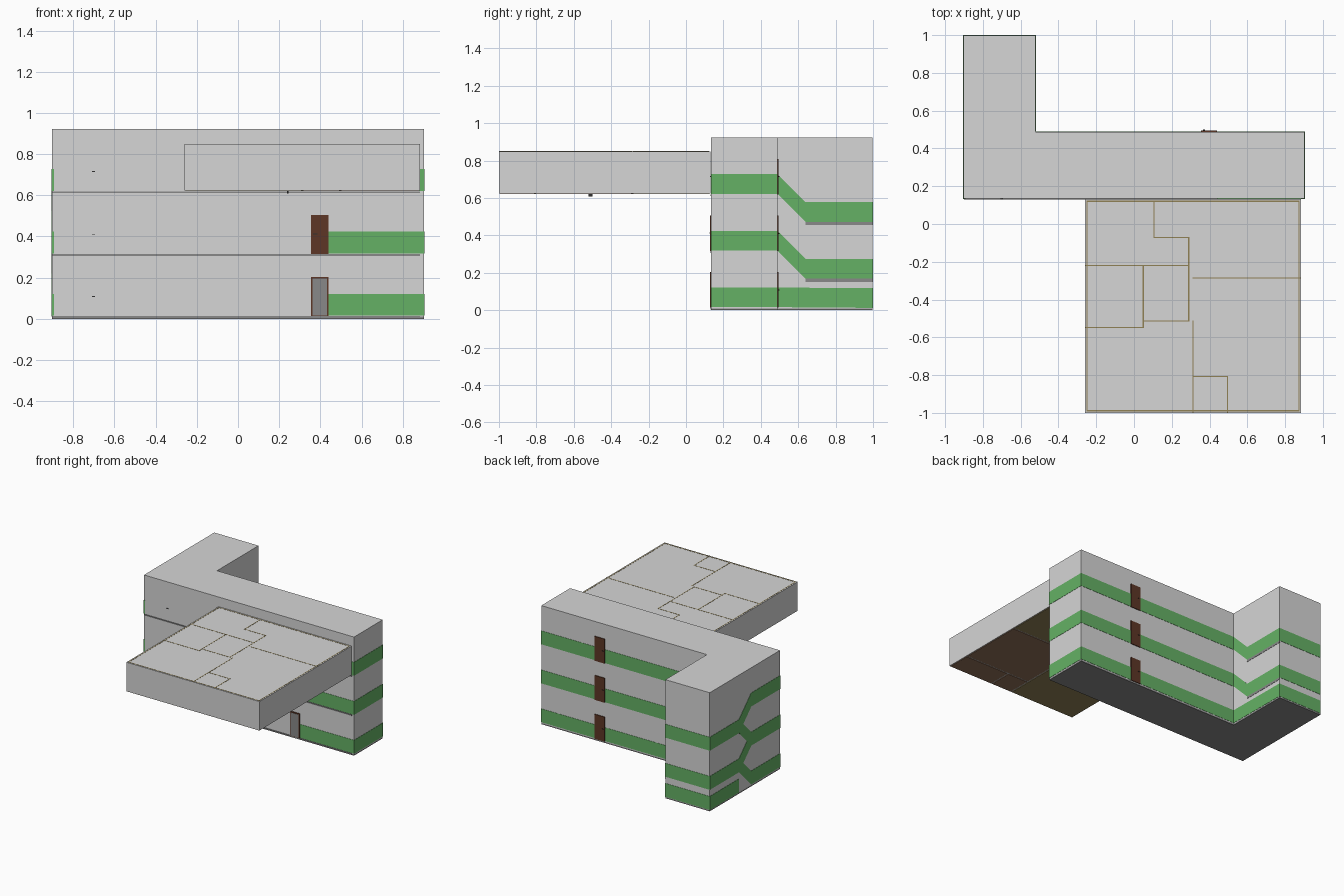
import bpy, bmesh

if "Cube" in bpy.data.objects:
    bpy.data.objects.remove(bpy.data.objects["Cube"])

def material(name, rgb):
    m = bpy.data.materials.new(name)
    m.diffuse_color = (*rgb, 1)
    m.use_nodes = True
    m.node_tree.nodes["Principled BSDF"].inputs["Base Color"].default_value = m.diffuse_color
    return m

WALL = material("pale_grey_wall", (0.67, 0.67, 0.67))
GREEN = material("green_paint", (0.13, 0.44, 0.13))
SLAB = material("floor_grey", (0.25, 0.25, 0.25))
DOOR = material("door_brown", (0.11, 0.037, 0.019))
WOOD = material("wood_floor", (0.28, 0.16, 0.095))
OLIVE = material("olive_floor", (0.28, 0.22, 0.09))
DARK = material("dark_metal", (0.03, 0.03, 0.03))

# Extrude a 2D outline along one axis, from a to b
def prism(name, pts, axis, a, b, mat):
    place = {'x': lambda p, t: (t, p[0], p[1]),
             'y': lambda p, t: (p[0], t, p[1]),
             'z': lambda p, t: (p[0], p[1], t)}[axis]
    bm = bmesh.new()
    lo = [bm.verts.new(place(p, a)) for p in pts]
    hi = [bm.verts.new(place(p, b)) for p in pts]
    n = len(pts)
    bm.faces.new(lo)
    bm.faces.new(hi[::-1])
    for i in range(n):
        bm.faces.new((lo[i], lo[(i + 1) % n], hi[(i + 1) % n], hi[i]))
    bmesh.ops.recalc_face_normals(bm, faces=bm.faces)
    me = bpy.data.meshes.new(name)
    bm.to_mesh(me)
    bm.free()
    me.materials.append(mat)
    ob = bpy.data.objects.new(name, me)
    bpy.context.collection.objects.link(ob)
    return ob

def box(name, x, y, z, mat):
    return prism(name, [(x[0], y[0]), (x[1], y[0]), (x[1], y[1]), (x[0], y[1])],
                 'z', z[0], z[1], mat)

# Strip of height h following a (horizontal, z) path on a wall
def band(name, path, axis, a, b, h=0.105, mat=GREEN):
    prism(name, path + [(p, z + h) for p, z in reversed(path)], axis, a, b, mat)

X0, X1, XW = -0.905, 0.905, -0.52      # outer sides, inner side of stair wing
YF, YB, YW = 0.135, 0.49, 1.0          # front, back, wing back
YS = 0.64                              # where stairs meet landing
T = 0.002                              # paint thickness
FLOORS = (0.016, 0.318, 0.622)
LANDINGS = (0.168, 0.472)

# L-shaped building and base
L = [(X0 + T, YF), (X1 - T, YF), (X1 - T, YB - T), (XW - T, YB - T),
     (XW - T, YW - T), (X0 + T, YW - T)]
prism("building_walls", L, 'z', 0.01, 0.922, WALL)
prism("base_slab", L, 'z', 0.0, 0.01, SLAB)

# Green bands, floor edges and doors on each storey
for i, z in enumerate(FLOORS):
    band(f"back_band_{i}", [(XW, z), (X1, z)], 'y', YB - 2 * T, YB)
    band(f"right_band_{i}", [(YF - T, z), (YB, z)], 'x', X1 - 2 * T, X1)
    band(f"front_band_{i}", [(0.44, z), (X1, z)], 'y', YF - T, YF + T)
    band(f"front_corner_band_{i}", [(X0, z), (X0 + 0.012, z)], 'y', YF - T, YF + T)
    band(f"left_band_{i}", [(YF - T, z), (YB, z)], 'x', X0, X0 + 2 * T)
    box(f"floor_edge_{i}", (-0.9, 0.885), (YF - 0.005, YF + 0.01),
        (z - 0.012, z - 0.003), SLAB)
    box(f"back_door_{i}", (0.355, 0.44), (YB - 0.004, YB + 0.004),
        (z - 0.003, z + 0.187), DOOR)
    box(f"back_handle_{i}", (0.365, 0.375), (YB, YB + 0.009), (z + 0.09, z + 0.094), DARK)
    box(f"wall_fitting_{i}", (-0.708, -0.694), (YF - 0.004, YF + 0.004),
        (z + 0.091, z + 0.095), DARK)
    if i < 2:
        box(f"front_door_{i}", (0.355, 0.44), (YF - 0.006, YF + 0.002),
            (z - 0.003, z + 0.187), DOOR)
box("front_door_panel", (0.363, 0.432), (YF - 0.008, YF), (0.016, 0.195), SLAB)
box("front_handle", (0.365, 0.385), (YF - 0.009, YF), (0.41, 0.414), DARK)

# Stair wing: ground bands, then sloping bands to the landings
z0 = FLOORS[0]
band("wing_ground_right", [(YB, z0), (YW, z0 - 0.004)], 'x', XW - 2 * T, XW)
band("wing_ground_back", [(X0, z0 - 0.004), (XW, z0 - 0.004)], 'y', YW - 2 * T, YW)
band("wing_ground_left", [(YS, z0 - 0.004), (YW, z0 - 0.004)], 'x', X0, X0 + 2 * T)
for i, z in enumerate(LANDINGS):
    lower, upper = FLOORS[i], FLOORS[i + 1]
    band(f"stair_band_right_{i}", [(YB, upper), (YS, z), (YW, z)], 'x', XW - 2 * T, XW)
    band(f"stair_band_left_{i}", [(YB, upper), (YS, z), (YW, z)], 'x', X0, X0 + 2 * T)
    band(f"stair_band_left_down_{i}", [(YB, lower), (YS, z)], 'x', X0, X0 + 2 * T - 0.001)
    band(f"landing_back_{i}", [(X0, z), (XW, z)], 'y', YW - 2 * T, YW)
    band(f"landing_edge_{i}", [(YS, z - 0.017), (YW, z - 0.017)], 'x',
         XW - 2 * T, XW, 0.017, SLAB)

# Projecting apartment unit
UX, UY, W, D = -0.26, -1.0, 1.145, 1.132
ux = lambda u: UX + u * W
uy = lambda v: UY + v * D
box("apartment_unit", (ux(0), ux(1)), (uy(0), uy(1)), (0.624, 0.849), WALL)

# Room outlines as thin seams on top: (u0, v0, u1, v1)
seams = [(0, .40, .27, .40), (0, .69, .48, .69), (.27, .40, .27, .69),
         (.27, .43, .48, .43), (.48, .43, .48, .69), (.32, .82, .48, .82),
         (.32, .82, .32, .99), (.48, .69, .48, .82), (.50, .63, 1, .63),
         (.50, 0, .50, .43), (.50, .17, .66, .17), (.66, 0, .66, .17),
         (.01, .01, .99, .01), (.01, .99, .99, .99),
         (.01, .01, .01, .99), (.99, .01, .99, .99)]
s = 0.003
for i, (a, b, c, d) in enumerate(seams):
    box(f"roof_seam_{i}", (max(ux(a) - s, ux(0)), min(ux(c) + s, ux(1))),
        (max(uy(b) - s, uy(0)), min(uy(d) + s, uy(1))), (0.845, 0.850), OLIVE)

# Room floors seen from below, with wall lines left between
rooms = [(0, 0, .5, .40, OLIVE), (0, .40, .27, .69, WOOD), (0, .69, .32, 1, WOOD),
         (.27, .43, .48, .69, WOOD), (.32, .82, .48, 1, WOOD), (.32, .69, .48, .82, WOOD),
         (.48, .63, 1, 1, OLIVE), (.5, .17, 1, .63, WOOD), (.5, 0, .66, .17, WOOD),
         (.66, 0, 1, .17, WOOD)]
g = 0.006
for i, (a, b, c, d, m) in enumerate(rooms):
    box(f"room_floor_{i}", (ux(a) + g, ux(c) - g), (uy(b) + g, uy(d) - g),
        (0.620, 0.625), m)
box("underside_fitting", (0.238, 0.246), (-0.52, -0.50), (0.608, 0.622), DARK)
